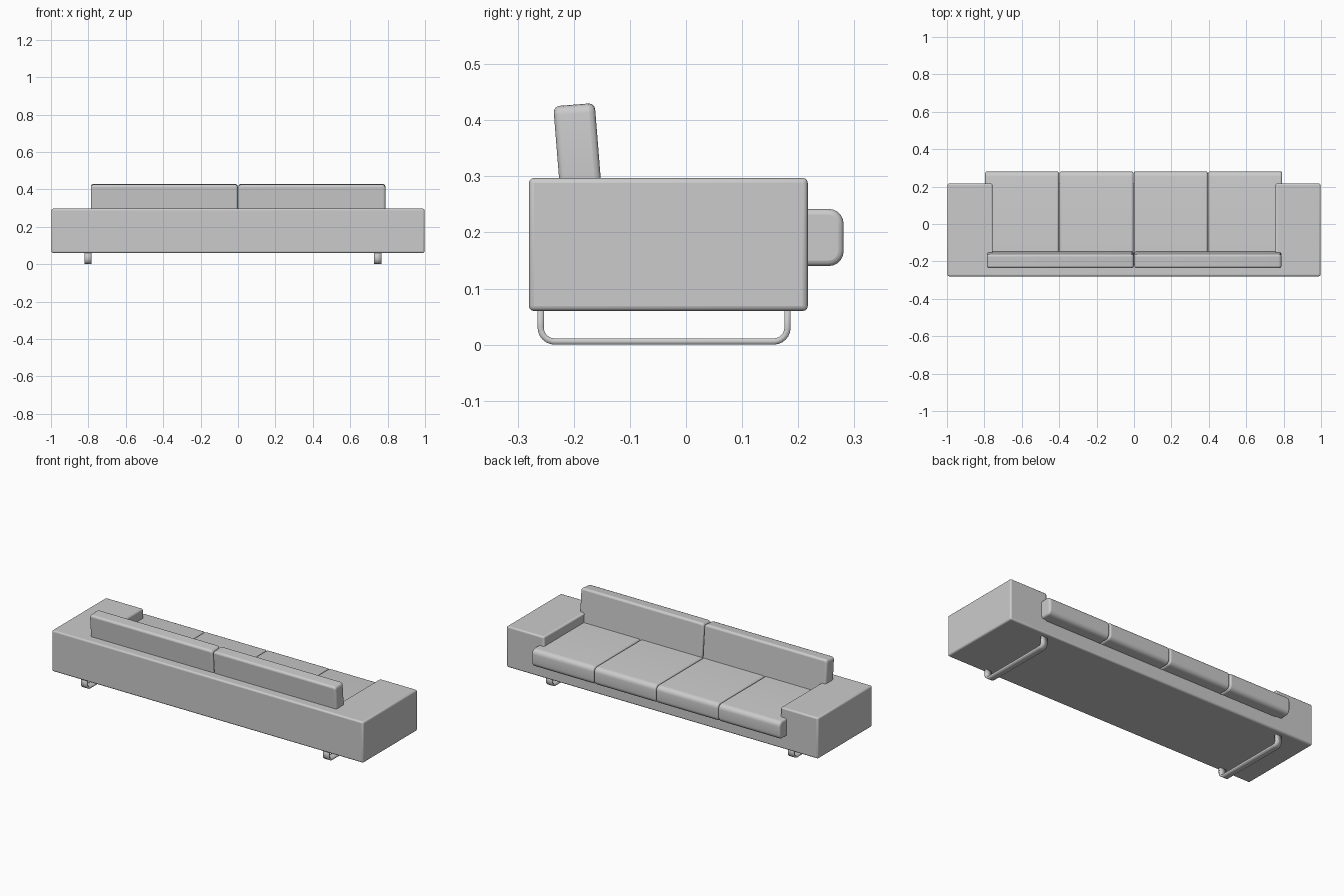
import bpy, bmesh
from math import radians, sin, cos, pi
from mathutils import Matrix, Vector

cube = bpy.data.objects.get("Cube")
if cube:
    bpy.data.objects.remove(cube, do_unlink=True)

# One plain upholstery and frame colour
grey = bpy.data.materials.new("soft grey")
grey.use_nodes = True
grey.diffuse_color = (0.6, 0.6, 0.6, 1)
grey.node_tree.nodes["Principled BSDF"].inputs["Base Color"].default_value = (0.6, 0.6, 0.6, 1)


def finish(bm, name, bevel=0.0, segments=3):
    bmesh.ops.recalc_face_normals(bm, faces=bm.faces)
    mesh = bpy.data.meshes.new(name)
    bm.to_mesh(mesh)
    bm.free()
    obj = bpy.data.objects.new(name, mesh)
    bpy.context.collection.objects.link(obj)
    mesh.materials.append(grey)
    if bevel:
        mod = obj.modifiers.new("soft edges", "BEVEL")
        mod.width = bevel
        mod.segments = segments
        mod.limit_method = "ANGLE"
        mod.angle_limit = radians(40)
    bpy.ops.object.select_all(action="DESELECT")
    obj.select_set(True)
    bpy.context.view_layer.objects.active = obj
    bpy.ops.object.shade_smooth_by_angle(angle=radians(35))
    return obj


def box(lo, hi):
    lo, hi = Vector(lo), Vector(hi)
    bm = bmesh.new()
    bmesh.ops.create_cube(bm, size=1)
    bmesh.ops.scale(bm, vec=hi - lo, verts=bm.verts)
    bmesh.ops.translate(bm, vec=(lo + hi) / 2, verts=bm.verts)
    return bm


def raise_faces(bm, faces, height):
    result = bmesh.ops.extrude_face_region(bm, geom=faces)["geom"]
    bmesh.ops.delete(bm, geom=faces, context="FACES")
    verts = [g for g in result if isinstance(g, bmesh.types.BMVert)]
    bmesh.ops.translate(bm, vec=(0, 0, height), verts=verts)
    return [g for g in result if isinstance(g, bmesh.types.BMFace)]


# Body: a plinth with the arms and back raised around the seat well
bm = bmesh.new()
xs, ys = (-0.997, -0.757, 0.757, 0.997), (-0.28, -0.215, 0.217)
grid = [[bm.verts.new((x, y, 0.06)) for x in xs] for y in ys]
floor = [bm.faces.new((grid[j][i], grid[j][i + 1], grid[j + 1][i + 1], grid[j + 1][i]))
         for j in range(2) for i in range(3)]
under = bmesh.ops.duplicate(bm, geom=floor)
top = raise_faces(bm, floor, 0.08)
rim = [f for f in top if abs(f.calc_center_median().x) > 0.5 or f.calc_center_median().y < -0.215]
raise_faces(bm, rim, 0.157)
bmesh.ops.remove_doubles(bm, verts=bm.verts, dist=0.0001)
bmesh.ops.recalc_face_normals(bm, faces=bm.faces)
bmesh.ops.dissolve_limit(bm, angle_limit=0.01, verts=bm.verts, edges=bm.edges)
finish(bm, "sofa_body", bevel=0.009)

# Four seat cushions with a fuller rounded lip
for i in range(4):
    x = -0.797 + i * 0.3975
    bm = box((x + 0.001, -0.215, 0.14), (x + 0.3965, 0.281, 0.242))
    lip = [e for e in bm.edges if all(v.co.y > 0.2 for v in e.verts)
           and abs(e.verts[0].co.z - e.verts[1].co.z) < 0.01]
    bmesh.ops.bevel(bm, geom=lip, offset=0.027, segments=5, profile=0.5, affect="EDGES")
    finish(bm, f"seat_cushion_{i + 1}", bevel=0.01)

# Two leaning back cushions
for name, x in (("right", -0.787), ("left", 0.002)):
    bm = box((x, -0.037, -0.11), (x + 0.786, 0.037, 0.108))
    ends = [e for e in bm.edges if abs(e.verts[0].co.y - e.verts[1].co.y) > 0.05]
    bmesh.ops.bevel(bm, geom=ends, offset=0.016, segments=4, profile=0.5, affect="EDGES")
    bmesh.ops.rotate(bm, cent=(0, 0, 0), matrix=Matrix.Rotation(radians(4.6), 3, "X"), verts=bm.verts)
    bmesh.ops.translate(bm, vec=(0, -0.191, 0.32), verts=bm.verts)
    finish(bm, f"{name}_back_cushion", bevel=0.011)

# Sled legs: a flat strap bent into a shallow U
radius, low = 0.025, 0.0055
path = [(-0.259, 0.065)]
for cy, start in ((-0.259 + radius, pi), (0.181 - radius, 1.5 * pi)):
    for k in range(7):
        a = start + k * pi / 12
        path.append((cy + radius * cos(a), low + radius + radius * sin(a)))
path.append((0.181, 0.065))
for name, x in (("right", -0.82), ("left", 0.728)):
    bm = bmesh.new()
    rails = [[bm.verts.new((x + w, y, z)) for y, z in path] for w in (0, 0.038)]
    for k in range(len(path) - 1):
        bm.faces.new((rails[0][k], rails[0][k + 1], rails[1][k + 1], rails[1][k]))
    leg = finish(bm, f"{name}_sled_leg")
    strap = leg.modifiers.new("strap thickness", "SOLIDIFY")
    strap.thickness = 0.011
    strap.offset = 0
    strap.use_even_offset = True
    leg.modifiers.move(len(leg.modifiers) - 1, 0)
